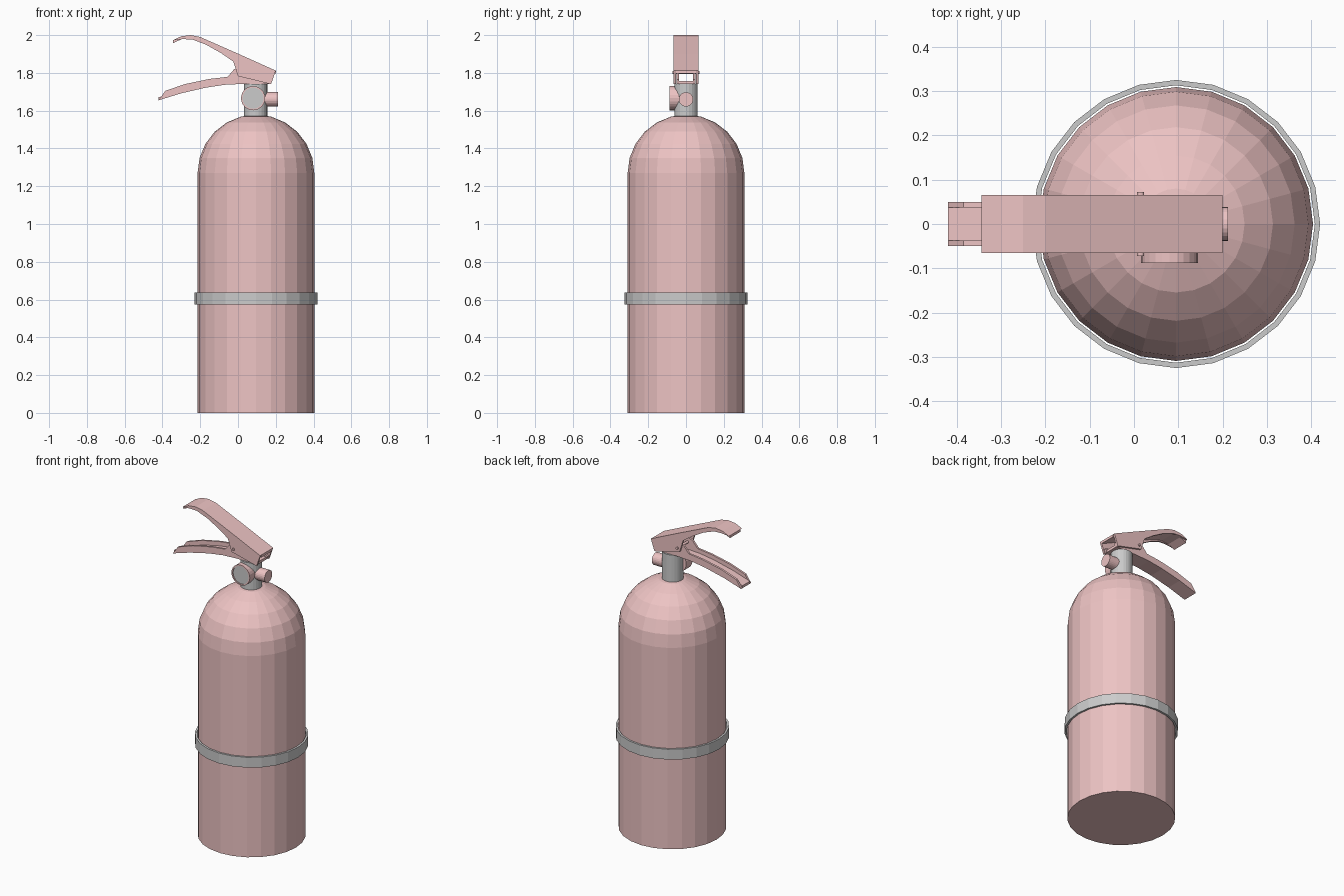
import bpy, bmesh
from math import sin, cos, pi, radians
from mathutils import Matrix, Vector

if "Cube" in bpy.data.objects:
    bpy.data.objects.remove(bpy.data.objects["Cube"])

pink = bpy.data.materials.new("pink_paint")
pink.diffuse_color = (0.85, 0.55, 0.55, 1)
pink.use_nodes = True
pink.node_tree.nodes["Principled BSDF"].inputs["Base Color"].default_value = pink.diffuse_color


def finish(bm, name, mat=None):
    bmesh.ops.recalc_face_normals(bm, faces=bm.faces)
    me = bpy.data.meshes.new(name)
    bm.to_mesh(me)
    bm.free()
    ob = bpy.data.objects.new(name, me)
    bpy.context.collection.objects.link(ob)
    if mat:
        me.materials.append(mat)
    return ob


def lathe(name, profile, loc, axis=(0, 0, 1), mat=None, sides=24, loop=False):
    """Turn (radius, height) points around an axis; loop closes the section."""
    bm = bmesh.new()
    rot = Vector((0, 0, 1)).rotation_difference(Vector(axis)).to_matrix().to_4x4()
    m = Matrix.Translation(loc) @ rot
    rings = [[bm.verts.new(m @ Vector((r * cos(2 * pi * i / sides),
                                       r * sin(2 * pi * i / sides), h)))
              for i in range(sides)] for r, h in profile]
    pairs = list(zip(rings, rings[1:]))
    if loop:
        pairs.append((rings[-1], rings[0]))
    else:
        bm.faces.new(rings[0])
        bm.faces.new(rings[-1])
    for a, b in pairs:
        for i in range(sides):
            j = (i + 1) % sides
            bm.faces.new((a[i], a[j], b[j], b[i]))
    return finish(bm, name, mat)


def prism(bm, pts, y0, y1):
    """Extrude an x-z outline from y0 to y1."""
    a = [bm.verts.new((x, y0, z)) for x, z in pts]
    b = [bm.verts.new((x, y1, z)) for x, z in pts]
    bm.faces.new(a)
    bm.faces.new(b)
    for i in range(len(pts)):
        j = (i + 1) % len(pts)
        bm.faces.new((a[i], a[j], b[j], b[i]))


def channel(name, web, edge, t, half, wall, mat):
    """U-section lever: web plate along one polyline plus two side walls."""
    bm = bmesh.new()
    prism(bm, web + [(x, z + t) for x, z in reversed(web)], wall - half, half - wall)
    prism(bm, web + edge, -half, wall - half)
    prism(bm, web + edge, half - wall, half)
    return finish(bm, name, mat)


CX = 0.095

# Tank with hemispherical top
R, Z = 0.309, 1.27
dome = [(R * cos(radians(a)), Z + R * sin(radians(a))) for a in range(0, 90, 15)]
lathe("tank", [(R, 0)] + dome + [(0.004, Z + R)], (CX, 0, 0), mat=pink)

# Strap around the tank
lathe("strap", [(0.313, 0.573), (0.325, 0.573), (0.325, 0.638), (0.313, 0.638)],
      (CX, 0, 0), loop=True)

# Valve neck
lathe("valve_neck", [(0.062, 1.56), (0.062, 1.742)], (0.093, 0, 0))

# Pressure gauge: rim and face
lathe("gauge_rim", [(0.064, 0), (0.064, 0.063), (0.056, 0.063), (0.056, 0.055)],
      (0.08, -0.025, 1.666), (0, -1, 0), pink)
lathe("gauge_face", [(0.056, 0.04), (0.056, 0.058)],
      (0.08, -0.025, 1.666), (0, -1, 0))

# Outlet nozzle
lathe("nozzle", [(0.038, 0), (0.038, 0.107)], (0.105, 0, 1.66), (1, 0, 0), pink)

# Upper lever, open below
channel("upper_lever",
        [(-.344, 1.973), (-.30, 1.994), (-.25, 2.0), (-.20, 1.99), (0, 1.902), (.20, 1.812)],
        [(.175, 1.74), (0, 1.783), (-.025, 1.86), (-.09, 1.905), (-.17, 1.95),
         (-.24, 1.976), (-.29, 1.979)],
        -0.016, 0.065, 0.012, pink)

# Lower carrying handle, open above
channel("lower_handle",
        [(-.42, 1.655), (-.30, 1.692), (-.17, 1.722), (-.07, 1.737), (.03, 1.742), (.172, 1.742)],
        [(.18, 1.765), (.06, 1.80), (0.01, 1.83), (-.02, 1.82), (-.055, 1.779),
         (-.15, 1.768), (-.28, 1.741), (-.385, 1.705)],
        0.016, 0.05, 0.013, pink)

# Pivot pin through both levers
lathe("pivot_pin", [(0.008, -0.072), (0.008, 0.072)], (0.015, 0, 1.803),
      (0, 1, 0), pink, sides=12)
